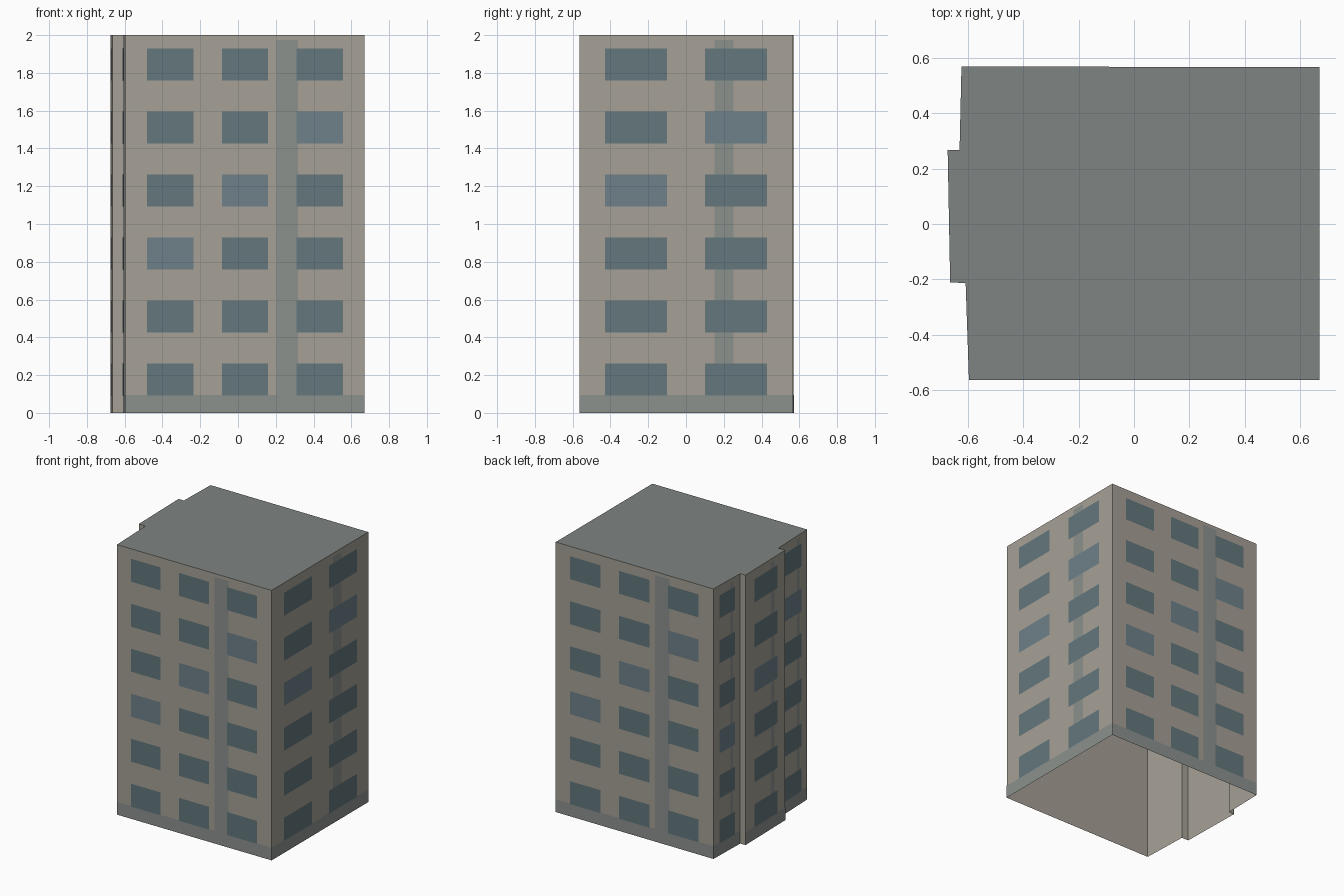
import bpy
from mathutils import Vector

if "Cube" in bpy.data.objects:
    bpy.data.objects.remove(bpy.data.objects["Cube"])

H = 2.0
FLOORS = 6
# footprint, counter-clockwise from the front left corner
PLAN = [(-0.597, -0.565), (0.671, -0.565), (0.671, 0.567), (-0.624, 0.570),
        (-0.631, 0.268), (-0.674, 0.267), (-0.665, -0.212), (-0.609, -0.213)]
# wall start index -> number of window columns, floor shift of the lighter panes
FACADES = {0: (3, 2), 1: (2, 3), 2: (3, 2), 3: (1, 2), 5: (1, 3), 7: (1, 4)}


def material(name, rgb):
    m = bpy.data.materials.new(name)
    m.diffuse_color = (*rgb, 1)
    m.use_nodes = True
    m.node_tree.nodes["Principled BSDF"].inputs["Base Color"].default_value = m.diffuse_color
    return m


WALL = material("plaster", (0.38, 0.355, 0.305))
TRIM = material("grey_trim", (0.26, 0.285, 0.27))
ROOF = material("roof_grey", (0.21, 0.23, 0.22))
GLASS = material("glass", (0.125, 0.185, 0.205))
GLASS_LIGHT = material("glass_light", (0.155, 0.22, 0.25))


def build(name, polys, mats, indices=None):
    verts, faces = [], []
    for p in polys:
        faces.append(range(len(verts), len(verts) + len(p)))
        verts += p
    me = bpy.data.meshes.new(name)
    me.from_pydata(verts, [], [list(f) for f in faces])
    for m in mats:
        me.materials.append(m)
    if indices:
        me.polygons.foreach_set("material_index", indices)
    me.update()
    ob = bpy.data.objects.new(name, me)
    bpy.context.collection.objects.link(ob)
    return ob


def panel(i, t0, t1, z0, z1, offset=0.0):
    """Upright rectangle on wall i; t runs 0..1 along the wall."""
    a, b = Vector(PLAN[i]), Vector(PLAN[(i + 1) % len(PLAN)])
    d = (b - a).normalized()
    n = Vector((d.y, -d.x)) * offset
    p, q = a.lerp(b, t0) + n, a.lerp(b, t1) + n
    return [(p.x, p.y, z0), (q.x, q.y, z0), (q.x, q.y, z1), (p.x, p.y, z1)]


# walls (open underneath) and flat roof
build("walls", [panel(i, 0, 1, 0, H) for i in range(len(PLAN))], [WALL])
build("roof", [[(x, y, H) for x, y in PLAN]], [ROOF])

# plinth band and one vertical strip per facade
build("plinth_band", [panel(i, 0, 1, 0, 0.095, 0.001) for i in FACADES], [TRIM])
build("vertical_strips",
      [panel(i, 0.632, 0.722, 0.02, 1.975, 0.002) for i in FACADES], [TRIM])

# window grid
panes, shades = [], []
for i, (cols, shift) in FACADES.items():
    cell = 0.935 / cols
    for f in range(FLOORS):
        z = f * H / FLOORS
        for c in range(cols):
            mid = 0.5 + (c - (cols - 1) / 2) * cell
            panes.append(panel(i, mid - 0.31 * cell, mid + 0.31 * cell,
                               z + 0.092, z + 0.262, 0.004))
            shades.append(int(f == c + shift))
build("windows", panes, [GLASS, GLASS_LIGHT], shades)
